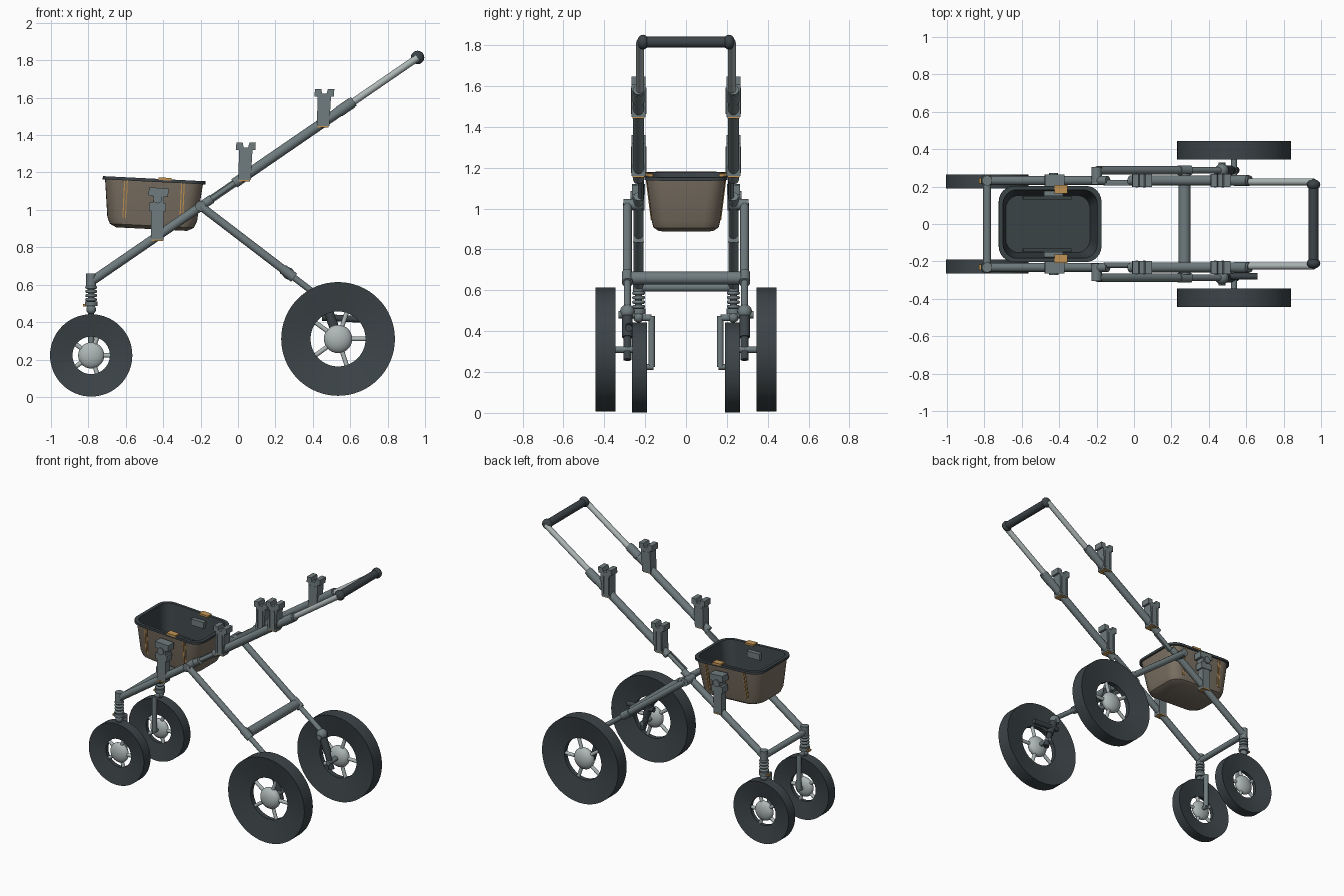
import bpy, bmesh, math
from mathutils import Vector, Matrix

if "Cube" in bpy.data.objects:
    bpy.data.objects.remove(bpy.data.objects["Cube"])


def material(name, rgb):
    m = bpy.data.materials.new(name)
    m.use_nodes = True
    m.diffuse_color = (*rgb, 1)
    m.node_tree.nodes["Principled BSDF"].inputs["Base Color"].default_value = (*rgb, 1)
    return m


METAL = material("grey metal", (0.16, 0.20, 0.21))
SILVER = material("light silver", (0.42, 0.47, 0.47))
RUBBER = material("dark rubber", (0.045, 0.057, 0.063))
TAN = material("tan fabric", (0.20, 0.165, 0.125))
ORANGE = material("orange trim", (0.55, 0.30, 0.09))


def finish(name, bm, *mats):
    bmesh.ops.recalc_face_normals(bm, faces=bm.faces)
    me = bpy.data.meshes.new(name)
    bm.to_mesh(me)
    bm.free()
    for m in mats:
        me.materials.append(m)
    ob = bpy.data.objects.new(name, me)
    bpy.context.collection.objects.link(ob)
    bpy.ops.object.select_all(action="DESELECT")
    ob.select_set(True)
    bpy.context.view_layer.objects.active = ob
    bpy.ops.object.shade_smooth_by_angle(angle=math.radians(35))
    return ob


def rod(name, p, q, r, mat=METAL, r2=None):
    p, q = Vector(p), Vector(q)
    d = q - p
    bm = bmesh.new()
    turn = d.to_track_quat("Z", "Y").to_matrix().to_4x4()
    bmesh.ops.create_cone(bm, cap_ends=True, segments=20, radius1=r, radius2=r2 or r,
                          depth=d.length, matrix=Matrix.Translation((p + q) / 2) @ turn)
    return finish(name, bm, mat)


def ball(name, c, r, mat=METAL, squash=1):
    bm = bmesh.new()
    bmesh.ops.create_uvsphere(bm, u_segments=24, v_segments=14, radius=r)
    bmesh.ops.scale(bm, vec=(1, squash, 1), verts=bm.verts)
    bmesh.ops.translate(bm, vec=c, verts=bm.verts)
    return finish(name, bm, mat)


def box(name, c, size, mat=METAL, tilt=0):
    bm = bmesh.new()
    bmesh.ops.create_cube(bm, size=1)
    bmesh.ops.scale(bm, vec=size, verts=bm.verts)
    bmesh.ops.rotate(bm, matrix=Matrix.Rotation(tilt, 3, "Y"), verts=bm.verts)
    bmesh.ops.translate(bm, vec=c, verts=bm.verts)
    return finish(name, bm, mat)


def loft(name, rings, mats, closed=False, rule=None):
    """Skin a list of equal-length point rings."""
    bm = bmesh.new()
    rows = [[bm.verts.new(p) for p in ring] for ring in rings]
    n = len(rows[0])
    pairs = list(zip(rows, rows[1:])) + ([(rows[-1], rows[0])] if closed else [])
    for k, (a, b) in enumerate(pairs):
        for i in range(n):
            f = bm.faces.new((a[i], a[(i + 1) % n], b[(i + 1) % n], b[i]))
            f.material_index = rule(k) if rule else 0
    if not closed:
        bm.faces.new(rows[0])
        bm.faces.new(rows[-1]).material_index = rule(len(pairs)) if rule else 0
    return finish(name, bm, *mats)


# Wheels: dished tyre, spokes, round hub
def wheel(name, c, radius, hole, width, hub):
    c = Vector(c)
    h = width / 2
    profile = [(radius, -h), (radius, h), (hole, h * 0.35), (hole, -h * 0.35)]
    rings = [[c + Vector((r * math.cos(t), y, r * math.sin(t)))
              for t in [i * math.tau / 64 for i in range(64)]] for r, y in profile]
    loft(name + "_tyre", rings, [RUBBER], closed=True)
    ball(name + "_hub", c, hub, SILVER, h * 0.9 / hub)
    for i in range(5):
        t = i * math.tau / 5
        out = Vector((math.cos(t), 0, math.sin(t)))
        rod(name + "_spoke", c + out * hub * 0.8, c + out * (hole + 0.01), 0.012, SILVER)


def rail_z(x):
    return 0.62 + (x + 0.78) * 0.686


def on_rail(x, y):
    return (x, y, rail_z(x))


def on_leg(x, y):
    return (x, y, 1.02 - (x + 0.2) * 0.765)


# Accessory post: notched T outline pushed through in y
def post(name, x, y):
    z = rail_z(x) - 0.02
    half = [(0.033, 0), (0.036, 0.16), (0.052, 0.16), (0.052, 0.2), (0.018, 0.2), (0.012, 0.175)]
    outline = half + [(-u, v) for u, v in reversed(half)]
    rings = [[(x + u + v * 0.04, y + dy, z + v) for u, v in outline] for dy in (-0.034, 0.034)]
    loft(name, rings, [METAL])
    box(name + "_pad", (x, y, z - 0.003), (0.06, 0.06, 0.008), ORANGE)
    for d in (-1, 1):
        box(name + "_rib", (x + 0.02 * d, y, z + 0.08), (0.012, 0.076, 0.13))


for s, side in ((-1, "right"), (1, "left")):
    y = 0.232 * s
    # Side rail, hinge and telescoping handle tube
    rod(side + "_front_rail", on_rail(-0.78, y), on_rail(-0.14, y), 0.024)
    rod(side + "_hinge_rod", on_rail(-0.16, y * 0.95), on_rail(0, y * 0.95), 0.014)
    box(side + "_hinge_plate", on_rail(-0.08, 0.213 * s), (0.16, 0.012, 0.04), METAL, -0.601)
    rod(side + "_rear_rail", on_rail(-0.02, y), on_rail(0.62, y), 0.027)
    rod(side + "_rail_collar", on_rail(0.54, y), on_rail(0.61, y), 0.03)
    rod(side + "_handle_tube", on_rail(0.6, y * 0.97), on_rail(0.96, y * 0.97), 0.019, SILVER)
    ball(side + "_handle_end", (0.96, 0.21 * s, 1.815), 0.036, RUBBER, 0.8)
    post(side + "_upper_post", 0.455, y)
    post(side + "_lower_post", 0.035, y)

    # Front suspension and single-sided fork
    fx, fy = -0.785, 0.232 * s
    rod(side + "_steer_head", (fx, fy, 0.59), (fx, fy, 0.66), 0.027)
    rod(side + "_steer_stem", (fx, fy, 0.45), (fx, fy, 0.6), 0.017)
    for i in range(4):
        bpy.ops.mesh.primitive_torus_add(location=(fx, fy, 0.52 + i * 0.022), major_radius=0.023,
                                         minor_radius=0.009, major_segments=24, minor_segments=8)
        coil = bpy.context.object
        coil.name = side + "_spring_coil"
        coil.data.materials.append(METAL)
        bpy.ops.object.shade_smooth()
    rod(side + "_spring_seat", (fx, fy, 0.485), (fx, fy, 0.51), 0.034)
    box(side + "_stem_tab", (fx - 0.03, fy, 0.49), (0.025, 0.03, 0.012), ORANGE)
    ball(side + "_fork_crown", (fx, fy, 0.468), 0.026)
    rod(side + "_fork_bridge", (fx, fy, 0.465), (fx, 0.168 * s, 0.465), 0.016)
    rod(side + "_fork_blade", (fx, 0.168 * s, 0.475), (fx, 0.168 * s, 0.225), 0.016)
    rod(side + "_front_axle", (fx, 0.16 * s, 0.225), (fx, 0.23 * s, 0.225), 0.014)
    wheel(side + "_front_wheel", (fx, 0.228 * s, 0.222), 0.22, 0.1, 0.075, 0.07)

    # Rear leg, swing arm and axle
    ly = 0.287 * s
    rod(side + "_leg_pivot", (-0.2, 0.21 * s, 1.02), (-0.2, 0.305 * s, 1.02), 0.028)
    rod(side + "_leg", on_leg(-0.2, ly), on_leg(0.3, ly), 0.022)
    rod(side + "_leg_collar", on_leg(0.24, ly), on_leg(0.3, ly), 0.027)
    rod(side + "_lower_leg", on_leg(0.28, ly), on_leg(0.46, ly), 0.017)
    ball(side + "_knee", (0.47, ly, 0.495), 0.036)
    rod(side + "_knee_pin", (0.47, 0.25 * s, 0.48), (0.47, 0.33 * s, 0.48), 0.018)
    rod(side + "_damper", (0.475, ly, 0.48), (0.515, ly, 0.37), 0.026, RUBBER)
    rod(side + "_swing_arm", (0.51, ly, 0.38), (0.545, ly, 0.26), 0.02, RUBBER)
    rod(side + "_rear_axle", (0.535, 0.26 * s, 0.31), (0.535, 0.39 * s, 0.31), 0.016)
    wheel(side + "_rear_wheel", (0.535, 0.394 * s, 0.31), 0.304, 0.147, 0.097, 0.076)

    # Basket clamp
    box(side + "_clamp_stem", (-0.432, y, 0.92), (0.065, 0.05, 0.17))
    box(side + "_clamp_pad", (-0.432, y, 0.838), (0.06, 0.055, 0.008), ORANGE)
    box(side + "_clamp_body", (-0.43, y, 1.015), (0.09, 0.06, 0.045), METAL, 0.06)
    box(side + "_clamp_neck", (-0.425, y, 1.055), (0.06, 0.06, 0.05))
    box(side + "_clamp_head", (-0.425, y, 1.095), (0.105, 0.064, 0.045), METAL, 0.06)
    rod(side + "_clamp_knob", (-0.43, 0.25 * s, 1.06), (-0.43, 0.272 * s, 1.06), 0.025)

# Cross members, grip and the extra brake damper
rod("front_crossbar", (-0.785, -0.232, 0.615), (-0.785, 0.232, 0.615), 0.021)
rod("rear_crossbar", (0.27, -0.27, 0.66), (0.27, 0.27, 0.66), 0.032)
rod("handle_grip", (0.96, -0.205, 1.815), (0.96, 0.205, 1.815), 0.027, RUBBER)
rod("brake_damper", (0.45, -0.28, 0.425), (0.66, -0.28, 0.415), 0.018, RUBBER)

# Basket: rounded-rectangle shell, tan outside and dark within
TILT = Matrix.Translation((-0.455, 0, 1.03)) @ Matrix.Rotation(0.05, 4, "Y")


def rounded(hx, hy, z, r):
    ring = []
    for k, (sx, sy) in enumerate(((1, 1), (-1, 1), (-1, -1), (1, -1))):
        for i in range(7):
            t = (k + i / 6) * math.pi / 2
            ring.append(TILT @ Vector((sx * (hx - r) + r * math.cos(t),
                                       sy * (hy - r) + r * math.sin(t), z)))
    return ring


shell = [rounded(0.19, 0.135, -0.133, 0.07), rounded(0.225, 0.16, -0.115, 0.08),
         rounded(0.24, 0.168, -0.08, 0.08), rounded(0.262, 0.193, 0.12, 0.08),
         rounded(0.275, 0.204, 0.12, 0.085), rounded(0.275, 0.204, 0.137, 0.085),
         rounded(0.252, 0.183, 0.137, 0.075), rounded(0.225, 0.153, -0.105, 0.07)]
loft("basket", shell, [TAN, RUBBER], rule=lambda k: 1 if k > 2 else 0)

for s in (-1, 1):
    # Seam strips follow the sloping wall
    for x in (-0.15, 0.155):
        for dx in (-0.007, 0.007):
            corners = [(x + dx + u, (0.169 + v * 0.125) * s, v - 0.08)
                       for u, v in ((-0.003, 0), (0.003, 0), (0.003, 0.2), (-0.003, 0.2))]
            rings = [[TILT @ Vector((a, b + off * s, c)) for a, b, c in corners]
                     for off in (-0.002, 0.003)]
            loft("basket_seam", rings, [ORANGE])
    box("basket_buckle", (-0.39, 0.185 * s, 1.165), (0.07, 0.045, 0.014), ORANGE, 0.05)
    box("basket_inner_clip", (-0.43, 0.165 * s, 1.1), (0.1, 0.03, 0.045))
    box("basket_inner_bar", (-0.465, 0.14 * s, 0.96), (0.26, 0.02, 0.03), RUBBER, 0.05)
